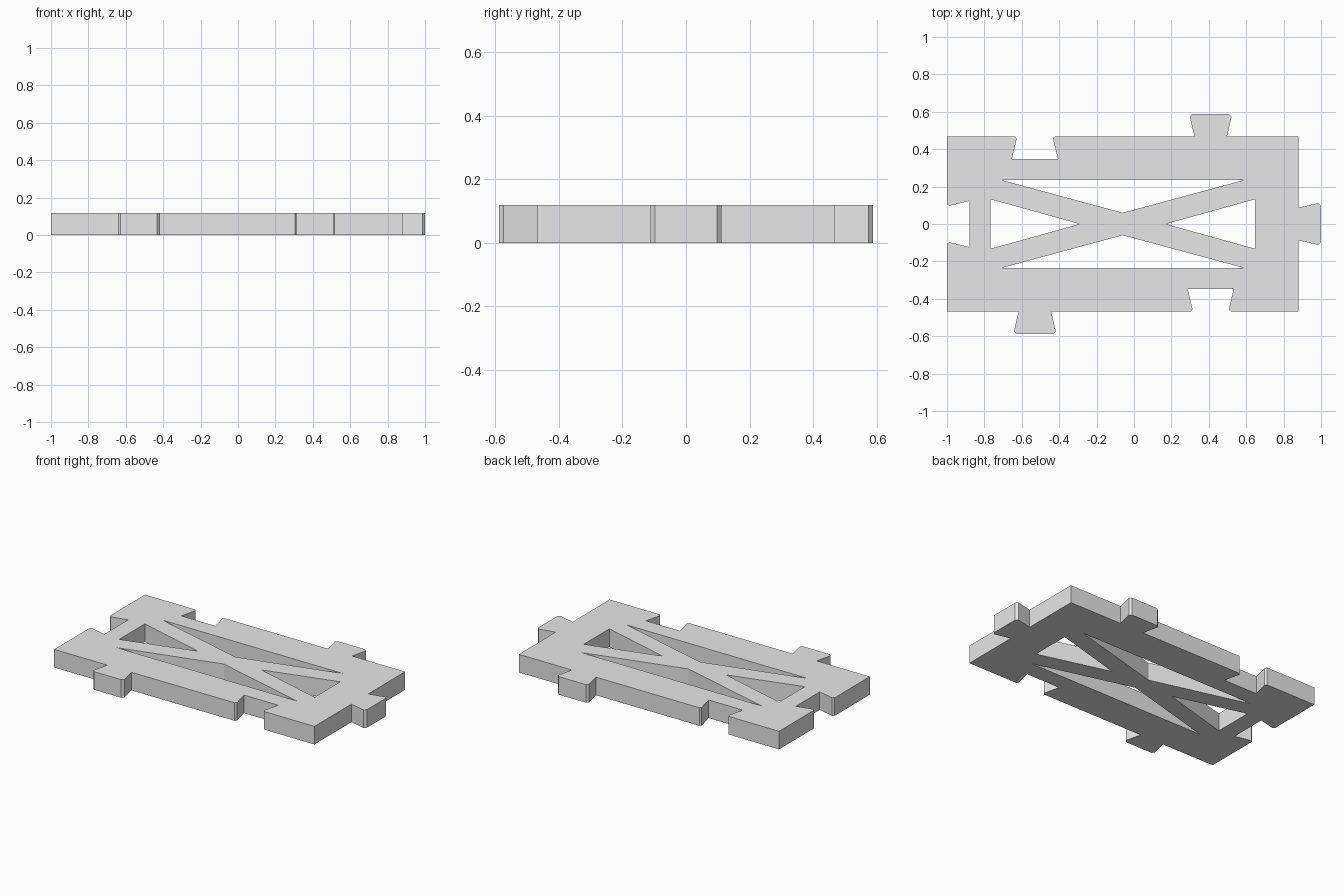
import bpy
import bmesh
from mathutils import Vector

cube = bpy.data.objects.get("Cube")
if cube:
    bpy.data.objects.remove(cube, do_unlink=True)

THICK = 0.118
LEFT, RIGHT, DEPTH = -1.0, 0.88, 0.468
MID = (LEFT + RIGHT) / 2

# Dovetail half profiles: (distance from joint centre, distance outward)
TAB = [(0.087, 0), (0.112, 0.106), (0.098, 0.12)]
SOCKET = [(0.106, 0), (0.097, -0.012), (0.123, -0.12)]


def joint(centre, along, half):
    """Dovetail corners in walking order along one counterclockwise edge."""
    centre, along = Vector(centre), Vector(along)
    outward = Vector((along.y, -along.x))
    pts = [(-a, o) for a, o in half] + [(a, o) for a, o in reversed(half)]
    return [centre + along * a + outward * o for a, o in pts]


# Outer outline, counterclockwise from the front corner
outline = [(LEFT, -DEPTH)]
outline += joint((-0.53, -DEPTH), (1, 0), TAB)
outline += joint((0.41, -DEPTH), (1, 0), SOCKET)
outline += [(RIGHT, -DEPTH)]
outline += joint((RIGHT, 0), (0, 1), TAB)
outline += [(RIGHT, DEPTH)]
outline += joint((0.41, DEPTH), (-1, 0), TAB)
outline += joint((-0.53, DEPTH), (-1, 0), SOCKET)
outline += [(LEFT, DEPTH)]
outline += joint((LEFT, 0), (0, -1), SOCKET)

# Four triangular openings that leave the cross brace
loops = [outline]
for s in (-1, 1):
    loops.append([(MID - 0.652, s * 0.236), (MID + 0.652, s * 0.236), (MID, s * 0.06)])
    loops.append([(MID + s * 0.706, -0.132), (MID + s * 0.706, 0.132), (MID + s * 0.23, 0)])

# Fill the flat shape and extrude it into a plate
bm = bmesh.new()
edges = []
for loop in loops:
    verts = [bm.verts.new((p[0], p[1], 0)) for p in loop]
    edges += [bm.edges.new((v, verts[i - 1])) for i, v in enumerate(verts)]
bmesh.ops.triangle_fill(bm, edges=edges, use_beauty=True, normal=(0, 0, 1))
extruded = bmesh.ops.extrude_face_region(bm, geom=bm.faces[:], use_keep_orig=True)
top = [g for g in extruded["geom"] if isinstance(g, bmesh.types.BMVert)]
bmesh.ops.translate(bm, verts=top, vec=(0, 0, THICK))
bmesh.ops.recalc_face_normals(bm, faces=bm.faces[:])

mesh = bpy.data.meshes.new("braced_plate")
bm.to_mesh(mesh)
bm.free()
plate = bpy.data.objects.new("braced_plate", mesh)
bpy.context.collection.objects.link(plate)

# Plain grey
grey = bpy.data.materials.new("light_grey")
grey.use_nodes = True
color = (0.8, 0.8, 0.8, 1)
grey.diffuse_color = color
grey.node_tree.nodes["Principled BSDF"].inputs["Base Color"].default_value = color
mesh.materials.append(grey)
